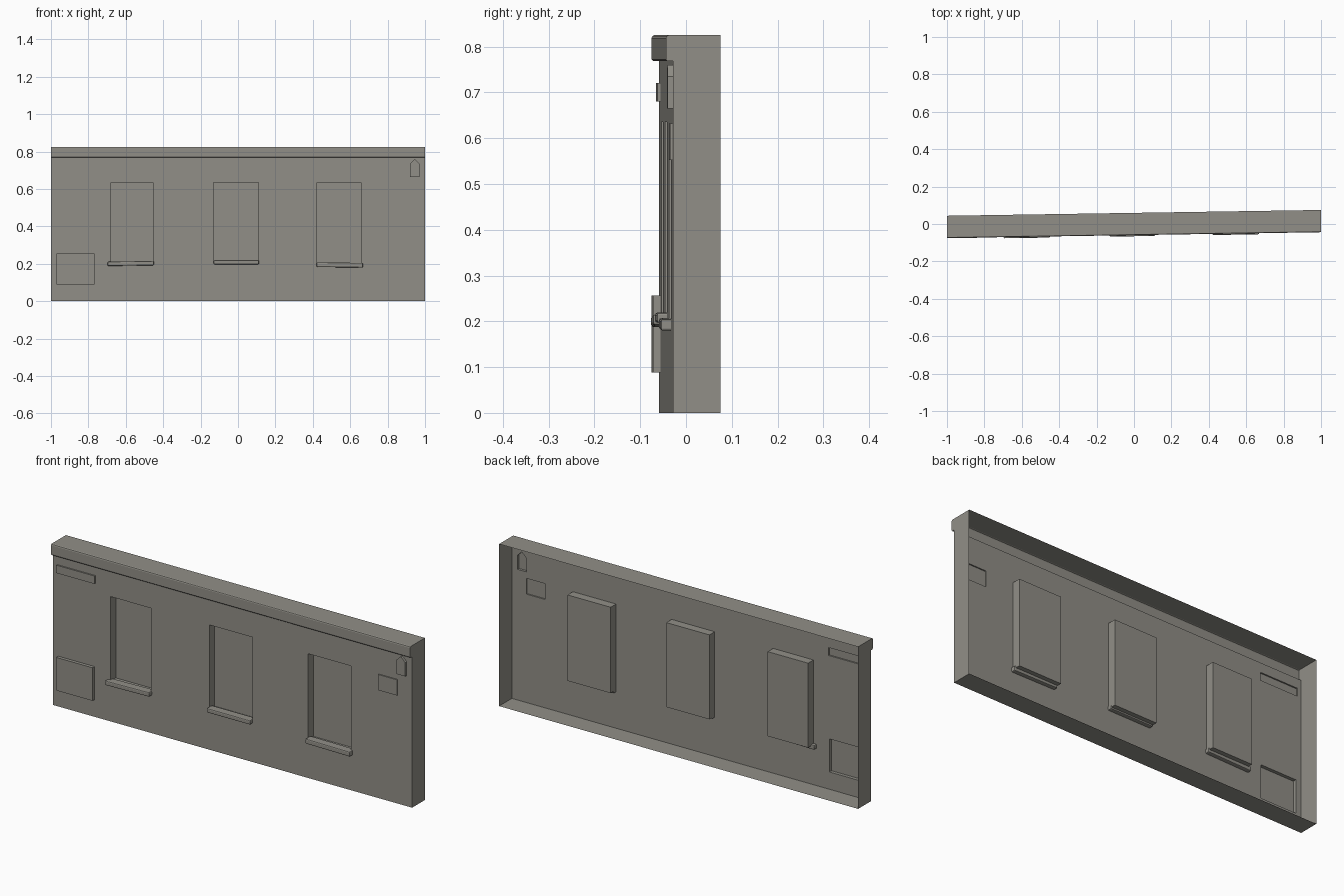
import bpy, bmesh

if "Cube" in bpy.data.objects:
    bpy.data.objects.remove(bpy.data.objects["Cube"])

# One flat stone colour for the whole facade
stone = bpy.data.materials.new("warm grey stone")
stone.diffuse_color = (0.285, 0.275, 0.245, 1)
stone.use_nodes = True
stone.node_tree.nodes["Principled BSDF"].inputs["Base Color"].default_value = stone.diffuse_color

HEIGHT, DEPTH, LEDGE = 0.825, 0.103, 0.768


def place(x, y, z):
    """Local y is measured from the wall front; the facade is slightly skewed."""
    return (x, y - 0.0435 + 0.0155 * x, z)


def finish(bm, name):
    mesh = bpy.data.meshes.new(name)
    bm.to_mesh(mesh)
    bm.free()
    mesh.materials.append(stone)
    ob = bpy.data.objects.new(name, mesh)
    bpy.context.collection.objects.link(ob)
    return ob


def face(bm, pts):
    bm.faces.new([bm.verts.new(place(*p)) for p in pts])


def rect(x0, x1, z0, z1):
    return [(x0, z0), (x1, z0), (x1, z1), (x0, z1)]


# Openings in the wall sheet: name, outline, depth (positive goes inwards)
arch = [(0.92, 0.665), (0.97, 0.665), (0.97, 0.735), (0.945, 0.76), (0.92, 0.735)]
pockets = [
    ("window_left", rect(-0.68, -0.455, 0.205, 0.635), 0.043),
    ("window_middle", rect(-0.13, 0.11, 0.205, 0.635), 0.043),
    ("window_right", rect(0.42, 0.66, 0.195, 0.632), 0.043),
    ("lower_panel", rect(-0.97, -0.768, 0.088, 0.256), -0.017),
    ("upper_panel", rect(-0.978, -0.765, 0.68, 0.72), -0.007),
    ("small_panel", rect(0.815, 0.92, 0.552, 0.632), -0.006),
    ("arched_panel", arch, -0.012),
]


def inside(x, z, outline):
    n = len(outline)
    for i in range(n):
        (ax, az), (bx, bz) = outline[i], outline[(i + 1) % n]
        if (bx - ax) * (z - az) - (bz - az) * (x - ax) < 0:
            return False
    return True


# Front wall sheet, a grid of cells with the openings left out
xs = sorted({-1.0, 1.0} | {p[0] for _, o, _ in pockets for p in o})
zs = sorted({0.0, LEDGE} | {p[1] for _, o, _ in pockets for p in o})
bm = bmesh.new()
for x0, x1 in zip(xs, xs[1:]):
    for z0, z1 in zip(zs, zs[1:]):
        a, b, c, d = rect(x0, x1, z0, z1)
        cells = [(a, b, c, d)]
        if z0 >= 0.735 and z1 <= 0.76 and 0.92 <= x0 and x1 <= 0.97:
            # split along the slopes of the arched panel
            cells = [(a, b, c), (a, c, d)] if x0 < 0.94 else [(a, b, d), (b, c, d)]
        for cell in cells:
            cx = sum(p[0] for p in cell) / len(cell)
            cz = sum(p[1] for p in cell) / len(cell)
            if not any(inside(cx, cz, o) for _, o, _ in pockets):
                face(bm, [(x, 0, z) for x, z in cell])
bmesh.ops.remove_doubles(bm, verts=bm.verts, dist=1e-5)
finish(bm, "front_wall")

# Recessed windows and raised hollow panels
for name, outline, depth in pockets:
    bm = bmesh.new()
    face(bm, [(x, depth, z) for x, z in outline])
    for (ax, az), (bx, bz) in zip(outline, outline[1:] + outline[:1]):
        face(bm, [(bx, depth, bz), (ax, depth, az), (ax, 0, az), (bx, 0, bz)])
    bmesh.ops.remove_doubles(bm, verts=bm.verts, dist=1e-5)
    finish(bm, name)

# Open-backed shell: bottom, cornice, top and both ends
profile = [(DEPTH, 0), (0, 0), (0, LEDGE), (-0.012, LEDGE), (-0.016, LEDGE + 0.004),
           (-0.016, HEIGHT - 0.006), (-0.014, HEIGHT - 0.002),
           (-0.010, HEIGHT), (DEPTH, HEIGHT)]
bm = bmesh.new()
for i, (p, q) in enumerate(zip(profile, profile[1:])):
    if i != 1:  # the front wall is its own part
        face(bm, [(-1, *p), (1, *p), (1, *q), (-1, *q)])
face(bm, [(-1, *p) for p in profile])
face(bm, [(1, *p) for p in reversed(profile)])
bmesh.ops.remove_doubles(bm, verts=bm.verts, dist=1e-5)
finish(bm, "shell_and_cornice")

# Window sills with softened edges; the last value tilts the sill slightly
for name, x0, x1, z0, z1, tilt in [
    ("sill_left", -0.697, -0.45, 0.190, 0.213, 0.004),
    ("sill_middle", -0.13, 0.112, 0.197, 0.219, 0.0),
    ("sill_right", 0.42, 0.668, 0.181, 0.206, -0.003),
]:
    bm = bmesh.new()
    bmesh.ops.create_cube(bm, size=1)
    for v in bm.verts:
        x, y, z = v.co
        v.co = place((x0 + x1) / 2 + x * (x1 - x0), -0.001 + y * 0.042,
                     (z0 + z1) / 2 + z * (z1 - z0) + x * tilt)
    bmesh.ops.bevel(bm, geom=bm.edges[:], offset=0.005, segments=2,
                    profile=0.5, affect='EDGES')
    finish(bm, name)
